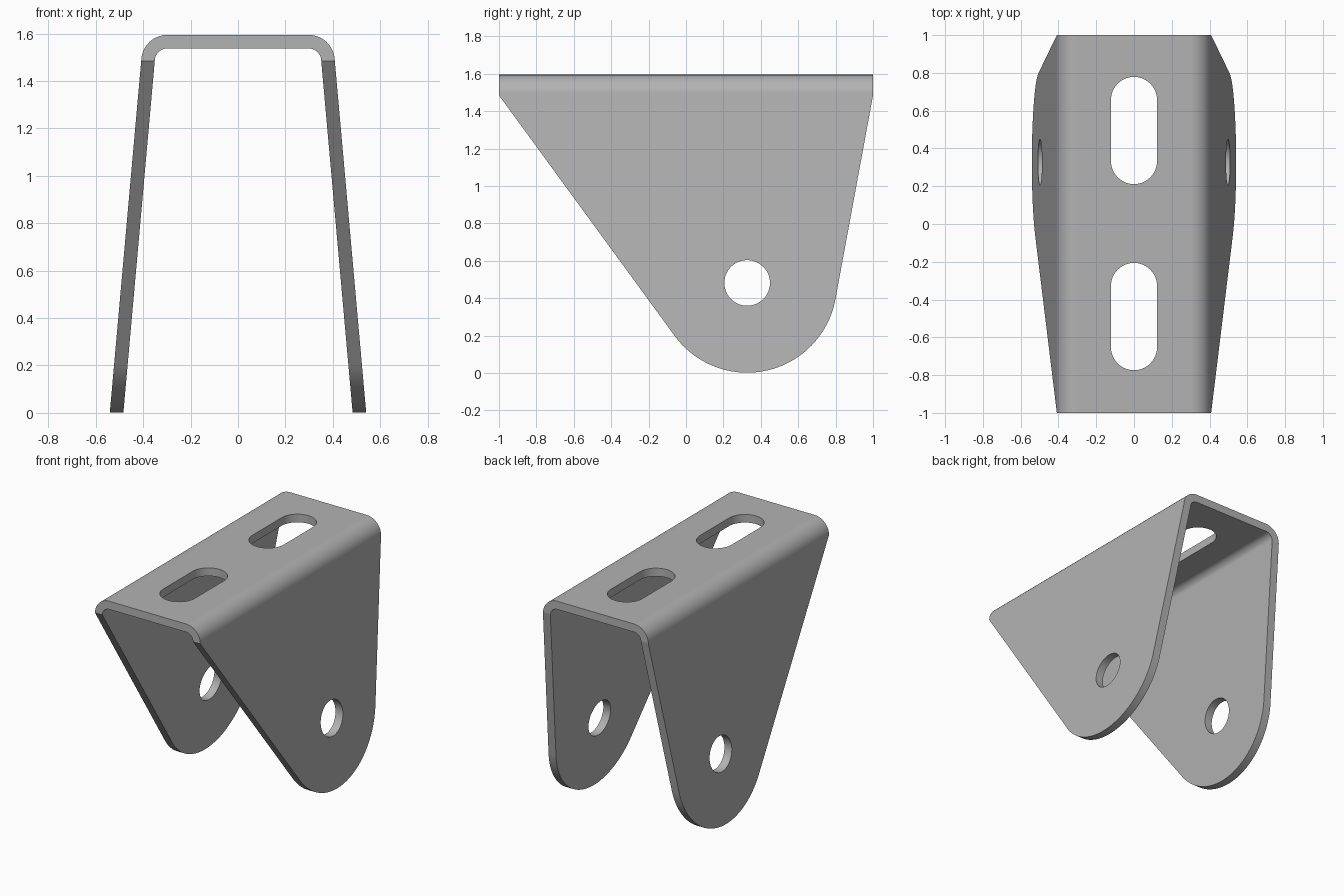
import bpy
import bmesh
from math import sin, cos, pi, radians, hypot, atan2, acos, tan
from mathutils import Vector

if "Cube" in bpy.data.objects:
    bpy.data.objects.remove(bpy.data.objects["Cube"])

TOP, TILT = 1.595, radians(5.1)        # plate height, outward lean of the legs
BEND_X, BEND_Z = 0.298, 1.485          # centre of the bend
OUTER, INNER = 0.11, 0.053             # bend radii
PIVOT = Vector((0.327, 0.482))         # pivot hole centre (y, z)
LUG_R, HOLE_R = 0.48, 0.122


def arc(cx, cy, r, a0, a1, n):
    return [(cx + r * cos(a0 + (a1 - a0) * i / n),
             cy + r * sin(a0 + (a1 - a0) * i / n)) for i in range(n + 1)]


def prism(name, points, axis, start, end):
    """Extrude a 2D outline along one axis between start and end."""
    place = {"x": lambda p, d: (d, p[0], p[1]),
             "y": lambda p, d: (p[0], d, p[1]),
             "z": lambda p, d: (p[0], p[1], d)}[axis]
    bm = bmesh.new()
    face = bm.faces.new([bm.verts.new(place(p, start)) for p in points])
    new = bmesh.ops.extrude_face_region(bm, geom=[face])["geom"]
    shift = Vector(place((0, 0), end - start))
    bmesh.ops.translate(bm, vec=shift,
                        verts=[v for v in new if isinstance(v, bmesh.types.BMVert)])
    bmesh.ops.recalc_face_normals(bm, faces=bm.faces)
    mesh = bpy.data.meshes.new(name)
    bm.to_mesh(mesh)
    bm.free()
    obj = bpy.data.objects.new(name, mesh)
    bpy.context.collection.objects.link(obj)
    return obj


def cut(target, cutter, operation):
    """Apply a boolean and discard the cutter."""
    cutter.hide_render = True
    mod = target.modifiers.new("cut", "BOOLEAN")
    mod.operation, mod.solver, mod.object = operation, "EXACT", cutter
    bpy.context.view_layer.objects.active = target
    bpy.ops.object.modifier_apply(modifier=mod.name)
    bpy.data.objects.remove(cutter)


def leg_foot(radius):
    """Point far down a leg, on the line tangent to the bend."""
    x, z = BEND_X + radius * cos(TILT), BEND_Z + radius * sin(TILT)
    return (x + (z + 0.1) * tan(TILT), -0.1)


def mirrored(points):
    return points + [(-x, z) for x, z in reversed(points)]


# Folded sheet: channel section run from front to back
outside = mirrored([leg_foot(OUTER)] + arc(BEND_X, BEND_Z, OUTER, TILT, pi / 2, 14))
inside = mirrored([leg_foot(INNER)] + arc(BEND_X, BEND_Z, INNER, TILT, pi / 2, 14))
bracket = prism("bracket", outside + inside[::-1], "y", -1.1, 1.1)


# Side outline: straight edges tangent to the rounded lug
def tangent_angle(y, z, side):
    dy, dz = y - PIVOT.x, z - PIVOT.y
    return atan2(dz, dy) + side * acos(LUG_R / hypot(dy, dz))


left = tangent_angle(-1, BEND_Z, 1)
right = tangent_angle(1, BEND_Z, -1)
if left > 0:
    left -= 2 * pi
outline = [(-1, 1.8), (-1, BEND_Z)]
outline += arc(PIVOT.x, PIVOT.y, LUG_R, left, right, 40)
outline += [(1, BEND_Z), (1, 1.8)]
cut(bracket, prism("side_outline", outline, "x", -0.8, 0.8), "INTERSECT")

# Pivot hole through both legs
hole = arc(PIVOT.x, PIVOT.y, HOLE_R, 0, 2 * pi, 48)[:-1]
cut(bracket, prism("pivot_hole", hole, "x", -0.8, 0.8), "DIFFERENCE")

# Two mounting slots in the top plate
for centre in (0.495, -0.49):
    half = 0.162
    slot = arc(0, centre + half, HOLE_R, 0, pi, 20)
    slot += arc(0, centre - half, HOLE_R, pi, 2 * pi, 20)
    cut(bracket, prism("mounting_slot", slot, "z", 1.4, 1.8), "DIFFERENCE")

# Plain grey metal
metal = bpy.data.materials.new("grey metal")
metal.use_nodes = True
grey = (0.45, 0.45, 0.45, 1)
metal.diffuse_color = grey
metal.node_tree.nodes["Principled BSDF"].inputs["Base Color"].default_value = grey
bracket.data.materials.clear()
bracket.data.materials.append(metal)
for face in bracket.data.polygons:
    face.material_index = 0

# Smooth bends with flat plates kept flat
bpy.ops.object.select_all(action="DESELECT")
bracket.select_set(True)
bpy.context.view_layer.objects.active = bracket
bpy.ops.object.shade_smooth_by_angle(angle=radians(30))
weighted = bracket.modifiers.new("flat_plates", "WEIGHTED_NORMAL")
weighted.keep_sharp = True
weighted.weight = 100
